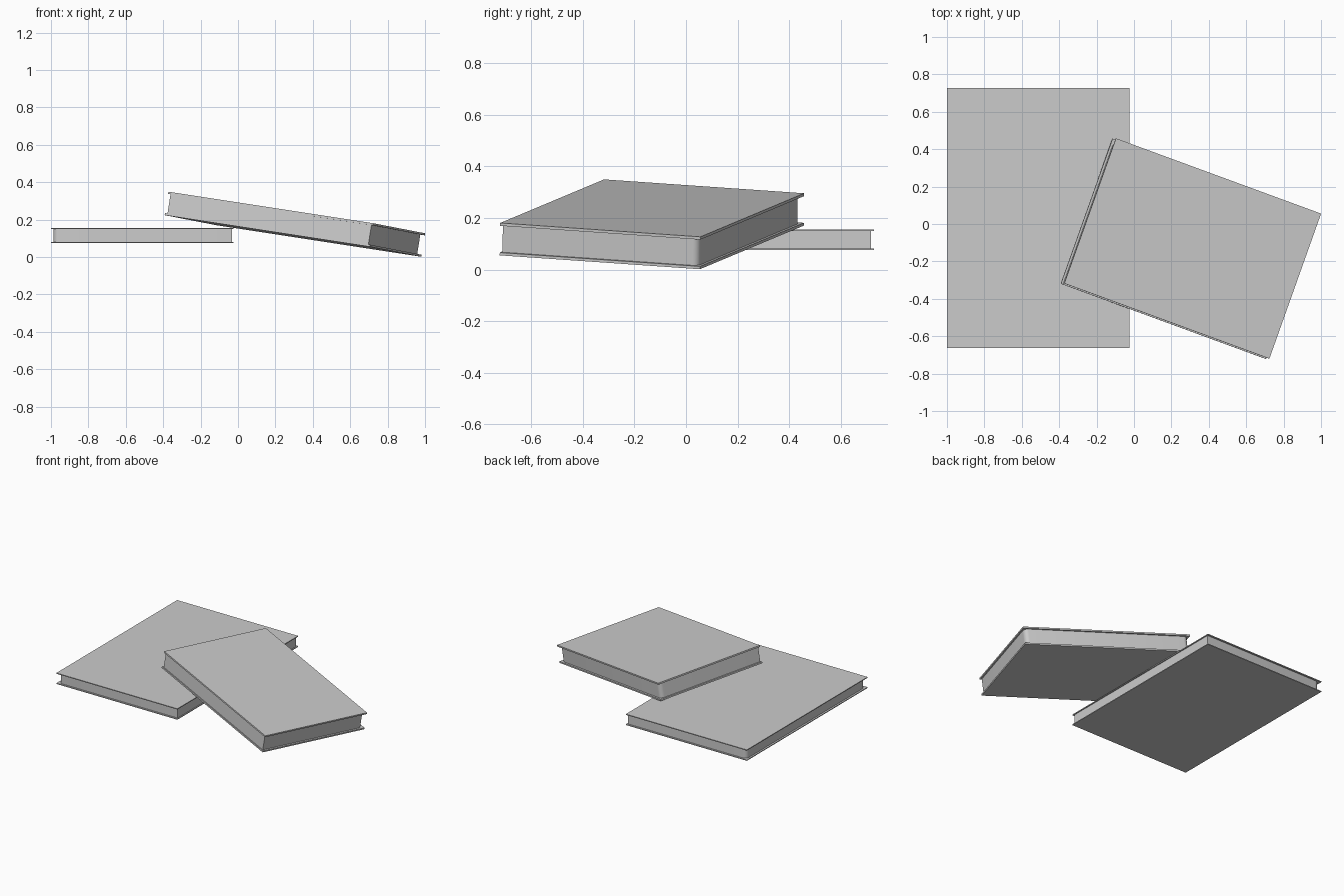
import bpy, bmesh, math
from mathutils import Matrix, Vector

if "Cube" in bpy.data.objects:
    bpy.data.objects.remove(bpy.data.objects["Cube"])


def prism(name, outline, z0, z1, frame, smooth=False):
    """Extrude a flat outline from z0 to z1 and place it with the given frame."""
    bm = bmesh.new()
    face = bm.faces.new([bm.verts.new((x, y, z0)) for x, y in outline])
    ext = bmesh.ops.extrude_face_region(bm, geom=[face])
    top = [v for v in ext["geom"] if isinstance(v, bmesh.types.BMVert)]
    bmesh.ops.translate(bm, verts=top, vec=(0, 0, z1 - z0))
    bmesh.ops.recalc_face_normals(bm, faces=bm.faces)
    mesh = bpy.data.meshes.new(name)
    bm.to_mesh(mesh)
    bm.free()
    obj = bpy.data.objects.new(name, mesh)
    bpy.context.collection.objects.link(obj)
    obj.matrix_world = frame
    if smooth:
        bpy.ops.object.select_all(action='DESELECT')
        obj.select_set(True)
        bpy.context.view_layer.objects.active = obj
        bpy.ops.object.shade_smooth_by_angle(angle=math.radians(35))
    return obj


def book(name, length, width, height, cover, frame):
    """Book with its spine along local +y; local z = 0 is the upper cover face."""
    x, y = length / 2, width / 2
    rect = [(-x, -y), (x, -y), (x, y), (-x, y)]
    # two cover boards
    prism(name + "_top_cover", rect, -cover, 0, frame)
    prism(name + "_bottom_cover", rect, -height, cover - height, frame)
    # page block, rounded at both ends of the spine
    bx, front, back, r = x - 0.012, -y + 0.007, y - 0.013, 0.03
    outline = [(-bx, front), (bx, front)]
    for cx, start in ((bx - r, 0), (r - bx, 90)):
        for i in range(7):
            a = math.radians(start + 15 * i)
            outline.append((cx + r * math.cos(a), back - r + r * math.sin(a)))
    prism(name + "_page_block", outline, cover - height, -cover, frame, smooth=True)


# large thin book lying level, spine towards -x
flat = Matrix.Translation((-0.5125, 0.033, 0.155)) @ Matrix.Rotation(math.pi / 2, 4, 'Z')
book("flat_book", 1.39, 0.975, 0.08, 0.006, flat)

# smaller thick book leaning on the first one
u = Vector((0.929, -0.341, -0.143)).normalized()
v = Vector((0.328, 0.942, -0.064))
v = (v - u * v.dot(u)).normalized()
tilt = Matrix((u, v, u.cross(v))).transposed().to_4x4()
book("leaning_book", 1.18, 0.825, 0.127, 0.011,
     Matrix.Translation((0.314, -0.131, 0.238)) @ tilt)
